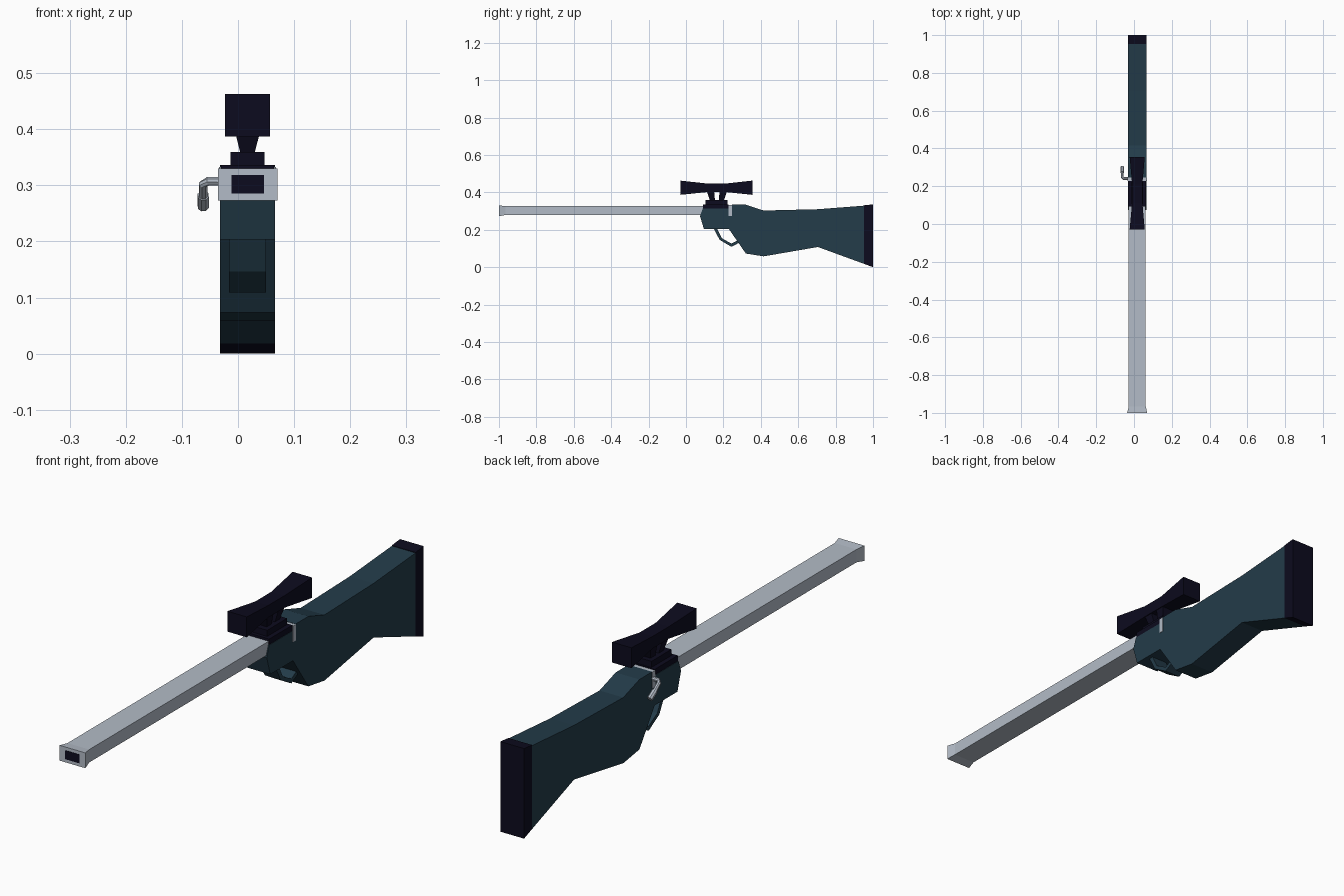
import bpy, bmesh, math
from mathutils import Vector

if "Cube" in bpy.data.objects:
    bpy.data.objects.remove(bpy.data.objects["Cube"])

CX = 0.017  # centre plane of the body


def material(name, rgb):
    m = bpy.data.materials.new(name)
    m.diffuse_color = (*rgb, 1)
    m.use_nodes = True
    m.node_tree.nodes["Principled BSDF"].inputs["Base Color"].default_value = m.diffuse_color
    return m


TEAL = material("dark teal", (0.017, 0.045, 0.068))
GREY = material("light grey metal", (0.45, 0.50, 0.57))
DARK = material("near black navy", (0.0037, 0.0033, 0.013))


def finish(bm, name, mat):
    bmesh.ops.recalc_face_normals(bm, faces=bm.faces)
    me = bpy.data.meshes.new(name)
    bm.to_mesh(me)
    bm.free()
    me.materials.append(mat)
    ob = bpy.data.objects.new(name, me)
    bpy.context.collection.objects.link(ob)
    return ob


def side_profile(name, pts, half, mat):
    """Extrude a (y, z) outline across x."""
    bm = bmesh.new()
    f = bm.faces.new([bm.verts.new((CX - half, y, z)) for y, z in pts])
    r = bmesh.ops.extrude_face_region(bm, geom=[f])
    for v in r["geom"]:
        if isinstance(v, bmesh.types.BMVert):
            v.co.x += 2 * half
    return finish(bm, name, mat)


def loft(name, sections, mat):
    """Join closed rings of points and cap both ends."""
    bm = bmesh.new()
    rings = [[bm.verts.new(p) for p in s] for s in sections]
    n = len(rings[0])
    for a, b in zip(rings, rings[1:]):
        for i in range(n):
            j = (i + 1) % n
            bm.faces.new((a[i], a[j], b[j], b[i]))
    bm.faces.new(rings[0])
    bm.faces.new(rings[-1])
    return finish(bm, name, mat)


def rect_y(y, half, z0, z1):
    return [(CX - half, y, z0), (CX + half, y, z0), (CX + half, y, z1), (CX - half, y, z1)]


def rect_z(z, half, y0, y1):
    return [(CX - half, y0, z), (CX + half, y0, z), (CX + half, y1, z), (CX - half, y1, z)]


def tube(name, stations, mat, n=8):
    """Faceted tube along (point, radius) stations."""
    pts = [Vector(p) for p, _ in stations]
    rings = []
    for i, (_, r) in enumerate(stations):
        d = (pts[min(i + 1, len(pts) - 1)] - pts[max(i - 1, 0)]).normalized()
        u = d.cross(Vector((0.3, 0.5, 0.8))).normalized()
        w = d.cross(u)
        rings.append([pts[i] + r * (math.cos(a) * u + math.sin(a) * w)
                      for a in (2 * math.pi * k / n for k in range(n))])
    return loft(name, rings, mat)


# Stock and butt pad
side_profile("stock", [
    (0.09, 0.315), (0.075, 0.273), (0.096, 0.203), (0.23, 0.203), (0.32, 0.073),
    (0.415, 0.058), (0.705, 0.108), (0.952, 0.018), (0.952, 0.329), (0.705, 0.310),
    (0.415, 0.303), (0.32, 0.334), (0.245, 0.334), (0.245, 0.315)], 0.049, TEAL)
side_profile("butt_pad", [(0.952, 0.018), (1.0, 0.0), (1.0, 0.336), (0.952, 0.331)], 0.049, DARK)

# Trigger guard strip
side_profile("trigger_guard", [
    (0.148, 0.206), (0.18, 0.146), (0.243, 0.109), (0.29, 0.134),
    (0.282, 0.147), (0.243, 0.126), (0.192, 0.155), (0.166, 0.206)], 0.033, TEAL)

# Barrel with flared muzzle and dark bore plate
loft("barrel", [rect_y(-1.0, 0.053, 0.273, 0.330), rect_y(-0.965, 0.045, 0.279, 0.327),
                rect_y(0.235, 0.045, 0.279, 0.327)], GREY)
loft("bore", [rect_y(-1.001, 0.029, 0.285, 0.318), rect_y(-0.995, 0.029, 0.285, 0.318)], DARK)

# Receiver collar and bolt handle
loft("receiver_collar", [rect_y(0.228, 0.0505, 0.273, 0.333), rect_y(0.246, 0.0505, 0.273, 0.333)], GREY)
tube("bolt_handle", [((-0.02, 0.24, 0.307), 0.008), ((-0.054, 0.24, 0.307), 0.008),
                     ((-0.062, 0.247, 0.302), 0.008), ((-0.062, 0.275, 0.279), 0.008)], GREY)
tube("bolt_knob", [((-0.062, 0.272, 0.282), 0.0105), ((-0.062, 0.302, 0.262), 0.0105)], GREY)

# Scope rail
loft("rail_base", [rect_y(0.092, 0.0475, 0.313, 0.336), rect_y(0.228, 0.0475, 0.313, 0.336)], DARK)
loft("rail_top", [rect_y(0.105, 0.03, 0.33, 0.359), rect_y(0.222, 0.03, 0.33, 0.359)], DARK)

# Scope mounts, flaring upwards
for name, lo, hi in (("front_mount", (0.128, 0.155), (0.11, 0.15)),
                     ("rear_mount", (0.175, 0.202), (0.18, 0.22))):
    loft(name, [rect_z(0.355, 0.012, *lo), rect_z(0.410, 0.026, *hi)], DARK)

# Scope body, waisted in the middle
loft("scope", [rect_y(-0.03, 0.04, 0.387, 0.463), rect_y(0.115, 0.027, 0.402, 0.447),
               rect_y(0.21, 0.027, 0.402, 0.447), rect_y(0.355, 0.04, 0.387, 0.463)], DARK)
